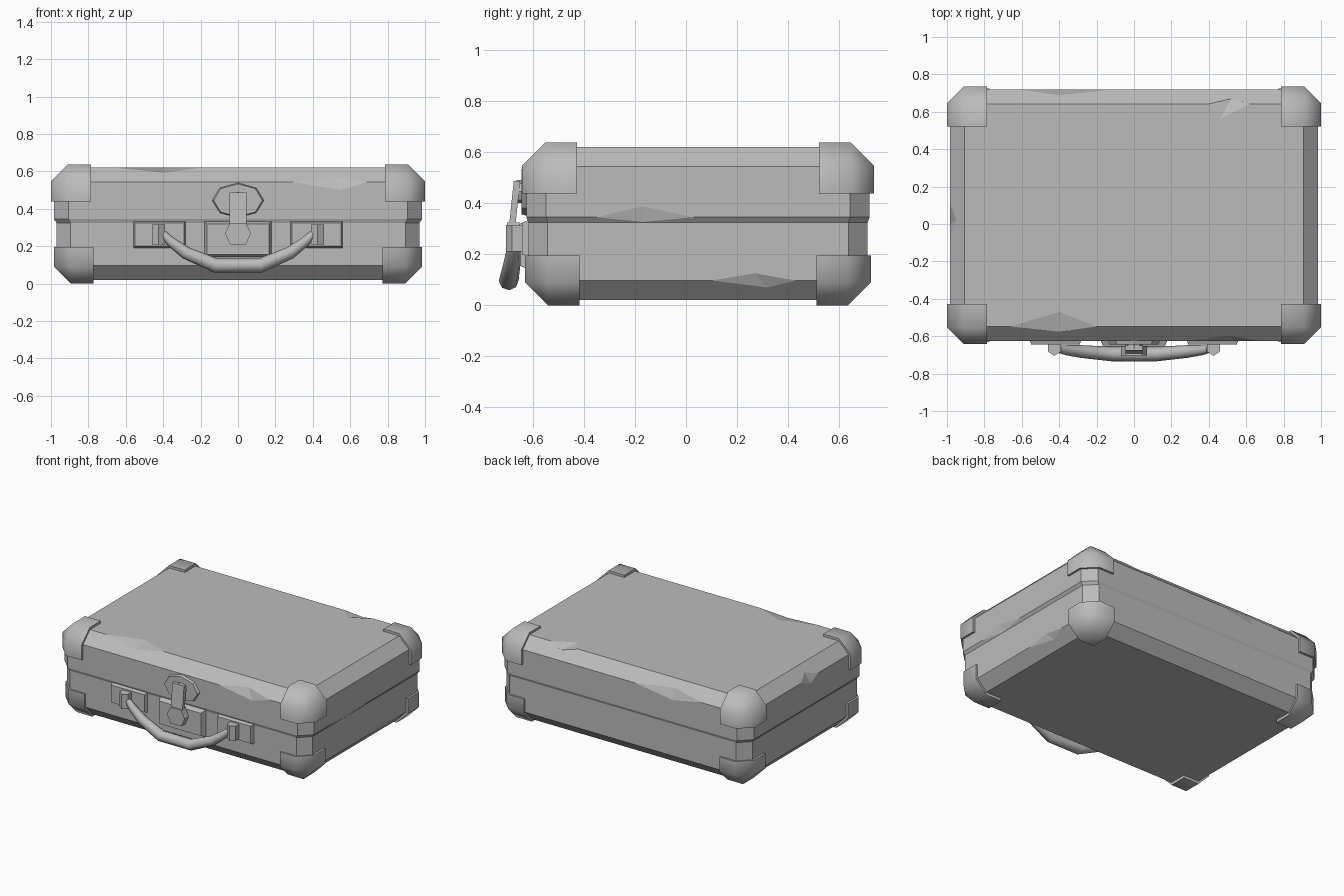
import bpy, bmesh, math
from mathutils import Vector

if "Cube" in bpy.data.objects:
    bpy.data.objects.remove(bpy.data.objects["Cube"], do_unlink=True)

grey = bpy.data.materials.new("worn grey metal")
grey.use_nodes = True
GREY = (0.5, 0.5, 0.5, 1)
grey.diffuse_color = GREY
grey.node_tree.nodes["Principled BSDF"].inputs["Base Color"].default_value = GREY
CY = 0.047  # centre of the case in depth


def add_object(name, data):
    data.materials.append(grey)
    ob = bpy.data.objects.new(name, data)
    bpy.context.collection.objects.link(ob)
    return ob


def select_only(ob):
    bpy.ops.object.select_all(action='DESELECT')
    ob.select_set(True)
    bpy.context.view_layer.objects.active = ob


def hull(name, points, smooth=0):
    """Convex solid around the points, with flat areas merged."""
    bm = bmesh.new()
    for p in points:
        bm.verts.new(p)
    res = bmesh.ops.convex_hull(bm, input=bm.verts)
    bmesh.ops.delete(bm, geom=list(set(res["geom_interior"] + res["geom_unused"])), context='VERTS')
    bmesh.ops.dissolve_limit(bm, angle_limit=0.01, verts=bm.verts, edges=bm.edges)
    bmesh.ops.recalc_face_normals(bm, faces=bm.faces)
    me = bpy.data.meshes.new(name)
    bm.to_mesh(me)
    bm.free()
    ob = add_object(name, me)
    if smooth:
        select_only(ob)
        bpy.ops.object.shade_smooth_by_angle(angle=math.radians(smooth))
    return ob


def ring(hx, hy, z, cut):
    """Rectangle outline with cut-off corners."""
    return [(sx * (hx - a), CY + sy * (hy - b), z)
            for sx in (-1, 1) for sy in (-1, 1) for a, b in ((0, cut), (cut, 0))]


def plate(name, x, z, hx, hz, back, front, slope):
    """Rectangular plate with sloping borders, raised from the front wall."""
    return hull(name, [(x + sx * (hx - s), y, z + sz * (hz - s))
                       for y, s in ((back, 0), (front, slope))
                       for sx in (-1, 1) for sz in (-1, 1)])


def dent(ob, *points):
    """Dent an edge: its two ends, then the deepest point on each adjoining face."""
    a, b, p, q = map(Vector, points)
    mid = (a + b) / 2
    out = (mid - (p + q) / 2).normalized() * 0.15
    tool = hull("dent_cutter", [a, b, p, q, mid + out])
    tool.hide_render = True
    mod = ob.modifiers.new("dent", 'BOOLEAN')
    mod.operation, mod.solver, mod.object = 'DIFFERENCE', 'EXACT', tool
    select_only(ob)
    bpy.ops.object.modifier_apply(modifier=mod.name)
    bpy.data.objects.remove(tool, do_unlink=True)


# Case halves: chamfered boxes, the lid flaring out over the base
base = hull("case_base", ring(0.895, 0.59, 0.02, 0) + ring(0.97, 0.665, 0.097, 0.075)
            + ring(0.97, 0.665, 0.33, 0.075))
lid = hull("case_lid", ring(0.97, 0.665, 0.325, 0.075) + ring(0.985, 0.673, 0.345, 0.078)
           + ring(0.985, 0.673, 0.543, 0.078) + ring(0.907, 0.595, 0.62, 0))

# Dents along the edges of the lid and base
F, B = CY - 0.673, CY + 0.673
dent(lid, (-0.66, F + 0.078, 0.62), (-0.2, F + 0.078, 0.62), (-0.4, -0.47, 0.62), (-0.4, F + 0.05, 0.592))
dent(lid, (0.29, F, 0.543), (0.69, F, 0.543), (0.55, F, 0.5), (0.5, F + 0.03, 0.573))
dent(lid, (-0.62, B, 0.543), (-0.1, B, 0.543), (-0.4, B, 0.5), (-0.4, B - 0.032, 0.575))
dent(lid, (0.4, B - 0.078, 0.62), (0.62, B - 0.078, 0.62), (0.46, 0.56, 0.62), (0.52, B - 0.05, 0.592))
dent(lid, (-0.985, -0.08, 0.543), (-0.985, 0.11, 0.543), (-0.985, 0, 0.5), (-0.95, 0.02, 0.578))
dent(lid, (0.985, -0.35, 0.345), (0.985, 0.03, 0.345), (0.985, -0.17, 0.388), (0.971, -0.17, 0.326))
dent(base, (0.97, 0.1, 0.097), (0.97, 0.43, 0.097), (0.97, 0.27, 0.125), (0.943, 0.32, 0.069))


# Corner protectors: boxes with the three outer edges chamfered
def corner_cap(name, sx, sy, hx, hy, z_out, z_in, size):
    up = 1 if z_out > z_in else -1
    c = 0.09
    pts = []
    for a, b, d in ((c, c, 0), (c, 0, c), (0, c, c)):
        for u in {a, size}:
            for v in {b, size}:
                for w in {d, abs(z_out - z_in)}:
                    if (u, v, w).count(0) <= 1:
                        pts.append((sx * (hx - u), CY + sy * (hy - v), z_out - up * w))
    return hull(name, pts, 60)


for sx, side in ((-1, "right"), (1, "left")):
    for sy, end in ((-1, "front"), (1, "back")):
        corner_cap(f"upper_corner_{end}_{side}", sx, sy, 1.0, 0.689, 0.637, 0.438, 0.215)
        corner_cap(f"lower_corner_{end}_{side}", sx, sy, 0.985, 0.678, 0, 0.195, 0.213)

# Lock plates with raised borders and handle posts
for s, side in ((-1, "right"), (1, "left")):
    plate(f"handle_plate_{side}", s * 0.42, 0.262, 0.142, 0.074, -0.61, -0.643, 0.012)
    x = s * 0.425
    hull(f"handle_post_{side}", [(x + dx, y, z) for z in (0.21, 0.315)
                                 for dx, y in ((-0.034, -0.63), (0.034, -0.63), (-0.034, -0.682),
                                               (0.034, -0.682), (0, -0.705))])
plate("lock_plate", 0, 0.237, 0.183, 0.099, -0.61, -0.655, 0.018)


# Latch: faceted disc, hub, and a hanging hasp with a wider tip
def disc(name, rx, rz, y0, y1, shrink):
    return hull(name, [(math.cos(t) * rx * k, y, 0.445 + math.sin(t) * rz * k)
                       for y, k in ((y0, 1), (y1, shrink))
                       for t in [math.tau * i / 8 + math.pi / 2 for i in range(8)]])


disc("latch_disc", 0.145, 0.098, -0.61, -0.645, 0.9)
disc("latch_hub", 0.045, 0.045, -0.64, -0.665, 1)
hull("latch_hasp", [(sx * 0.046, y - dy, z) for sx in (-1, 1) for dy in (0, 0.025)
                    for y, z in ((-0.65, 0.487), (-0.672, 0.28))])
hull("latch_tip", [(sx * w, y, z) for sx in (-1, 1) for y in (-0.65, -0.702)
                   for w, z in ((0.042, 0.325), (0.07, 0.27), (0.042, 0.21))])

# Carrying handle: sagging tube, thicker in the middle
half = [(0.4, -0.67, 0.265, 0.02), (0.36, -0.675, 0.225, 0.027), (0.28, -0.682, 0.165, 0.034),
        (0.12, -0.695, 0.097, 0.039)]
path = [(-x, y, z, r) for x, y, z, r in half] + half[::-1]
curve = bpy.data.curves.new("handle", 'CURVE')
curve.dimensions = '3D'
curve.bevel_depth = 1
curve.bevel_resolution = 2
curve.use_fill_caps = True
spline = curve.splines.new('POLY')
spline.points.add(len(path) - 1)
for point, (x, y, z, r) in zip(spline.points, path):
    point.co = (x, y, z, 1)
    point.radius = r
handle = add_object("handle", curve)
select_only(handle)
bpy.ops.object.convert(target='MESH')
bpy.ops.object.shade_smooth_by_angle(angle=math.radians(60))
